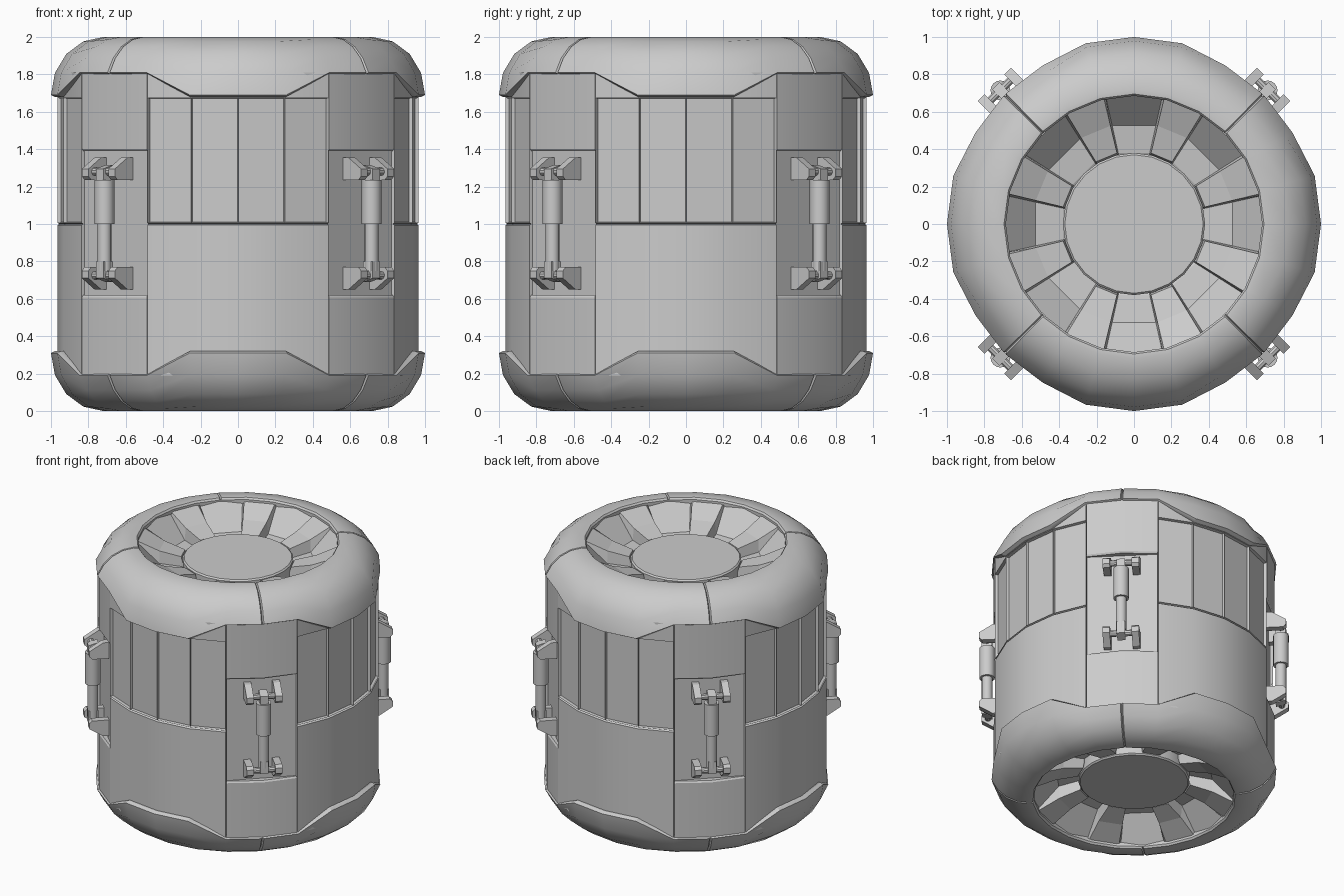
import bpy, bmesh
from math import sin, cos, radians, asin, degrees, pi
from mathutils import Matrix, Vector

if "Cube" in bpy.data.objects:
    bpy.data.objects.remove(bpy.data.objects["Cube"])


def finish(name, bm, smooth=True):
    me = bpy.data.meshes.new(name)
    bm.to_mesh(me)
    bm.free()
    ob = bpy.data.objects.new(name, me)
    bpy.context.collection.objects.link(ob)
    if smooth:
        bpy.ops.object.select_all(action='DESELECT')
        ob.select_set(True)
        bpy.context.view_layer.objects.active = ob
        bpy.ops.object.shade_smooth_by_angle(angle=radians(28))
    return ob


def sheet(bm, columns, closed=False, flip=False):
    """Skin a list of (angle, [(r, z), ...]) columns; flip mirrors about z = 1."""
    grid = []
    for a, rows in columns:
        c, s = cos(radians(a)), sin(radians(a))
        grid.append([bm.verts.new((r * c, r * s, 2 - z if flip else z)) for r, z in rows])
    faces = []
    n = len(grid)
    for i in range(n if closed else n - 1):
        p, q = grid[i], grid[(i + 1) % n]
        for j in range(len(p) - 1):
            f = [p[j], q[j], q[j + 1], p[j + 1]]
            faces.append(bm.faces.new(f[::-1] if flip else f))
    return faces


# Wall sections: plain lower half, four framed windows in the upper half
R = 0.966
bm = bmesh.new()
for k in range(4):
    rows = [(R, 0.19), (R, 0.994), (R - 0.012, 1.0), (R, 1.006), (R, 1.675), (R, 1.81)]
    tuck = [(0.88, z) for r, z in rows]
    cols = [(90 * k + a, rows) for a in (-30, -15, 0, 15, 30)]
    cols = [(90 * k - 30, tuck)] + cols + [(90 * k + 30, tuck)]
    faces = sheet(bm, cols)
    panes = [faces[i * 5 + 3] for i in range(1, 5)]
    bmesh.ops.inset_individual(bm, faces=panes, thickness=0.032)
    bmesh.ops.inset_individual(bm, faces=panes, thickness=0.006, depth=-0.02)
finish("window_walls", bm)

# Corner panels with a flat recess behind each handle
bm = bmesh.new()
for k in range(4):
    def panel_rows(r, rin):
        return [(r, 0.19), (r, 0.608), (r - 0.008, 0.62), (rin, 0.62),
                (rin, 1.39), (r - 0.008, 1.39), (r, 1.402), (r, 1.81)]
    side = panel_rows(R, 0.95)
    mid = panel_rows(R, 0.95 * cos(radians(14.7)))
    tuck = [(0.88, z) for r, z in side]
    b = 90 * k
    sheet(bm, [(b + 30.3, tuck), (b + 30.3, side), (b + 45, mid),
               (b + 59.7, side), (b + 59.7, tuck)])
finish("corner_panels", bm)


# Rounded end caps with a stepped edge and seams at the corners
def cap_column(a, groove):
    m = a % 90
    z_edge = 1.81 if 29 < m < 61 else 1.69
    p0 = degrees(asin((z_edge - 1.69) / 0.31))
    k = 1 - groove / 0.28
    arc = []
    for i in range(5):
        p = radians(p0 + (90 - p0) * i / 4)
        arc.append((0.72 + 0.28 * k * cos(p), 1.69 + 0.31 * k * sin(p)))
    r0 = arc[0][0]
    lip = [(0.88, z_edge - 0.012), (r0 - 0.022, z_edge - 0.012)]
    rim = [(0.695, 1.998 - groove), (0.685, 1.985), (0.685, 1.95)]
    return a, lip + arc + rim


cap_angles = []
for k in range(4):
    for a, g in ((0, 0), (15, 0), (30, 0), (44.5, 0), (45, 0.014), (45.5, 0), (60, 0), (75, 0)):
        cap_angles.append((90 * k + a, g))

# Dished hub: pockets at every 45 degrees separated by sloping ribs
pocket = [(0.70, 1.975), (0.54, 1.81), (0.39, 1.79), (0.37, 1.78)]
rib = [(0.70, 1.975), (0.54, 1.90), (0.39, 1.86), (0.37, 1.78)]
hub_cols = []
for k in range(8):
    b = 45 * k
    hub_cols += [(b - 12.5, pocket), (b + 12.5, pocket), (b + 13.5, rib), (b + 31.5, rib)]

for name, flip in (("top", False), ("bottom", True)):
    bm = bmesh.new()
    sheet(bm, [cap_column(a, g) for a, g in cap_angles], closed=True, flip=flip)
    finish(name + "_cap", bm)
    bm = bmesh.new()
    sheet(bm, hub_cols, closed=True, flip=flip)
    finish(name + "_hub_ring", bm, smooth=False)
    bm = bmesh.new()
    z = 0.19 if flip else 1.81
    bmesh.ops.create_cone(bm, cap_ends=True, segments=24, radius1=0.38, radius2=0.38,
                          depth=0.12, matrix=Matrix.Translation((0, 0, z)))
    rim_edges = [e for e in bm.edges if abs(e.verts[0].co.z - e.verts[1].co.z) < 0.01]
    bmesh.ops.bevel(bm, geom=rim_edges, offset=0.01, segments=1, affect='EDGES')
    finish(name + "_hub_disc", bm)


# Handles, built along +x then turned to each corner
def rod(bm, r, z0, z1, x=1.01):
    bmesh.ops.create_cone(bm, cap_ends=True, segments=16, radius1=r, radius2=r, depth=z1 - z0,
                          matrix=Matrix.Translation((x, 0, (z0 + z1) / 2)))


def prism(bm, outline, y0, y1):
    lo = [bm.verts.new((x, y0, z)) for x, z in outline]
    hi = [bm.verts.new((x, y1, z)) for x, z in outline]
    n = len(outline)
    fs = [bm.faces.new(lo), bm.faces.new(hi[::-1])]
    fs += [bm.faces.new((lo[i], hi[i], hi[(i + 1) % n], lo[(i + 1) % n])) for i in range(n)]
    bmesh.ops.recalc_face_normals(bm, faces=fs)


for k in range(4):
    bm = bmesh.new()
    rod(bm, 0.053, 1.0, 1.235)
    rod(bm, 0.037, 0.75, 1.01)
    for mid_z, up in ((1.235, 1), (0.77, -1)):
        # side plates, taller at the wall
        plate = [(0.90, mid_z), (1.035, mid_z), (1.055, mid_z + up * 0.02),
                 (1.055, mid_z + up * 0.06), (0.96, mid_z + up * 0.12), (0.90, mid_z + up * 0.12)]
        for s in (-1, 1):
            prism(bm, plate, s * 0.075, s * 0.125)
        # cross pin and rod eye
        bmesh.ops.create_cone(bm, cap_ends=True, segments=10, radius1=0.022, radius2=0.022, depth=0.2,
                              matrix=Matrix.Translation((1.01, 0, mid_z + up * 0.045)) @ Matrix.Rotation(pi / 2, 4, 'X'))
        eye = [(0.975, mid_z - up * 0.03), (1.045, mid_z - up * 0.03),
               (1.045, mid_z + up * 0.06), (0.975, mid_z + up * 0.08)]
        prism(bm, eye, -0.028, 0.028)
    bmesh.ops.rotate(bm, verts=bm.verts[:], cent=Vector(),
                     matrix=Matrix.Rotation(radians(45 + 90 * k), 3, 'Z'))
    finish("handle_%d" % (k + 1), bm)
